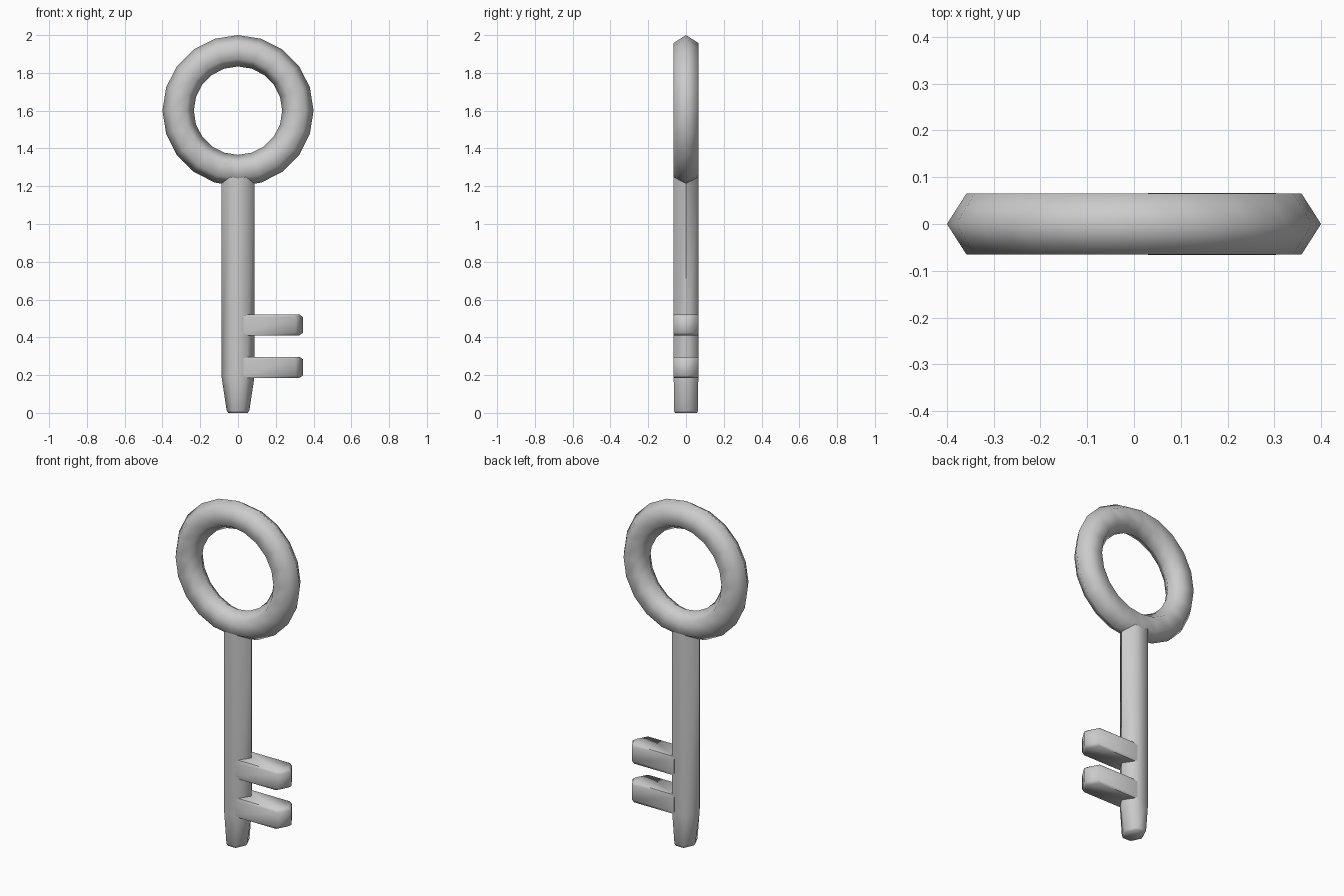
import bpy
import bmesh
from math import cos, sin, pi, radians

if "Cube" in bpy.data.objects:
    bpy.data.objects.remove(bpy.data.objects["Cube"])


def loft(name, rings, closed=False, angle=None):
    """Skin matching rings of points; cap the ends unless closed into a loop."""
    bm = bmesh.new()
    loops = [[bm.verts.new(p) for p in ring] for ring in rings]
    pairs = list(zip(loops, loops[1:]))
    if closed:
        pairs.append((loops[-1], loops[0]))
    else:
        bm.faces.new(loops[0])
        bm.faces.new(loops[-1])
    n = len(loops[0])
    for a, b in pairs:
        for i in range(n):
            j = (i + 1) % n
            bm.faces.new((a[i], a[j], b[j], b[i]))
    bmesh.ops.recalc_face_normals(bm, faces=bm.faces[:])
    mesh = bpy.data.meshes.new(name)
    bm.to_mesh(mesh)
    bm.free()
    obj = bpy.data.objects.new(name, mesh)
    bpy.context.collection.objects.link(obj)
    bpy.ops.object.select_all(action='DESELECT')
    obj.select_set(True)
    bpy.context.view_layer.objects.active = obj
    if angle is None:
        bpy.ops.object.shade_smooth()
    else:
        bpy.ops.object.shade_smooth_by_angle(angle=radians(angle))
    return obj


def hexagon(half_x, half_y):
    """Six-sided section with its points along the first axis."""
    return [(half_x * cos(i * pi / 3), half_y * sin(i * pi / 3) / sin(pi / 3))
            for i in range(6)]


# Bow: hexagonal section swept round a circle
SEGMENTS, RADIUS, BOW_Z = 20, 0.317, 1.6
bow = []
for k in range(SEGMENTS):
    a = 2 * pi * k / SEGMENTS
    bow.append([((RADIUS + r) * cos(a), y, BOW_Z + (RADIUS + r) * sin(a))
                for r, y in hexagon(0.083, 0.065)])
loft("bow_ring", bow, closed=True)

# Shaft: hexagonal bar with a tapered, slightly bevelled foot (z, half x, half y)
levels = [(0.0, 0.052, 0.058), (0.012, 0.06, 0.064),
          (0.19, 0.087, 0.065), (1.25, 0.087, 0.065)]
loft("shaft", [[(x, y, z) for x, y in hexagon(hx, hy)] for z, hx, hy in levels],
     angle=65)


# Teeth: pointed in plan, with small bevels along top and bottom of the tip
def tooth(name, bottom, top):
    def plan(z, inset, half_y):
        tip, shoulder = 0.345 - inset, 0.303 - inset * 0.6
        return [(0.03, -half_y, z), (shoulder, -half_y, z), (tip, 0, z),
                (shoulder, half_y, z), (0.03, half_y, z)]
    b = 0.014
    loft(name, [plan(bottom, 0.02, 0.064), plan(bottom + b, 0, 0.066),
                plan(top - b, 0, 0.066), plan(top, 0.02, 0.064)], angle=65)


tooth("lower_tooth", 0.185, 0.297)
tooth("upper_tooth", 0.411, 0.521)
